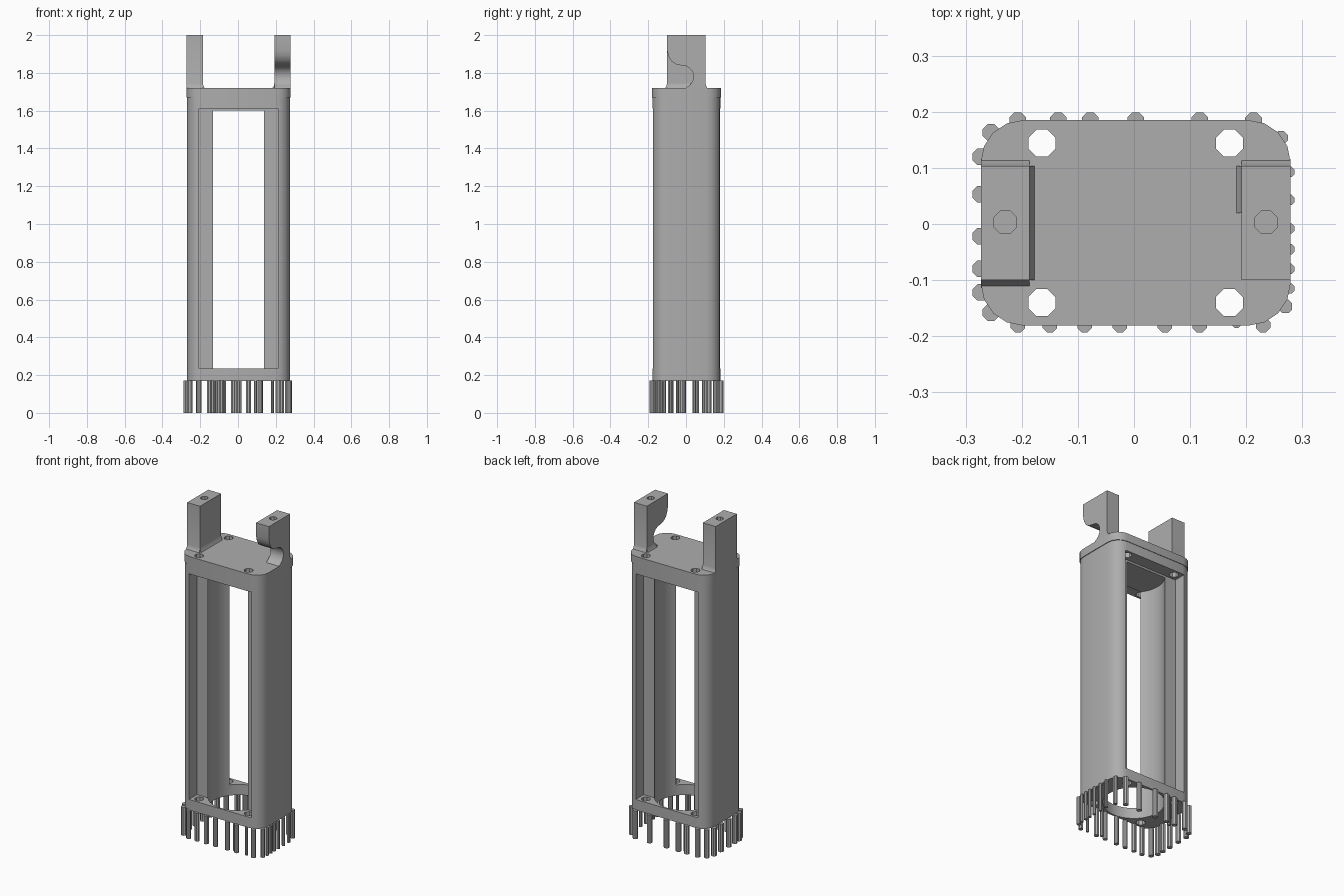
import bpy, bmesh, math
from mathutils import Vector

cube = bpy.data.objects.get("Cube")
if cube:
    bpy.data.objects.remove(cube, do_unlink=True)

grey = bpy.data.materials.new("plain grey")
grey.use_nodes = True
GREY = (0.42, 0.42, 0.42, 1)
grey.diffuse_color = GREY
grey.node_tree.nodes["Principled BSDF"].inputs["Base Color"].default_value = GREY

CX, CY = 0.003, 0.002


def prism(name, points, direction):
    """Extrude a closed outline of 3D points along a direction."""
    bm = bmesh.new()
    face = bm.faces.new([bm.verts.new(p) for p in points])
    out = bmesh.ops.extrude_face_region(bm, geom=[face])
    verts = [g for g in out["geom"] if isinstance(g, bmesh.types.BMVert)]
    bmesh.ops.translate(bm, verts=verts, vec=Vector(direction))
    bmesh.ops.recalc_face_normals(bm, faces=bm.faces)
    mesh = bpy.data.meshes.new(name)
    bm.to_mesh(mesh)
    bm.free()
    mesh.materials.append(grey)
    ob = bpy.data.objects.new(name, mesh)
    bpy.context.collection.objects.link(ob)
    return ob


def box(name, x0, x1, y0, y1, z0, z1):
    return prism(name, [(x0, y0, z0), (x1, y0, z0), (x1, y1, z0), (x0, y1, z0)],
                 (0, 0, z1 - z0))


def rod(name, x, y, r, z0, z1, sides=8):
    ring = [math.tau * (i + 0.5) / sides for i in range(sides)]
    return prism(name, [(x + r * math.cos(a), y + r * math.sin(a), z0) for a in ring],
                 (0, 0, z1 - z0))


def rounded_slab(name, hx, hy, r, z0, z1, steps=4):
    pts = []
    for k, (sx, sy) in enumerate(((1, 1), (-1, 1), (-1, -1), (1, -1))):
        for i in range(steps + 1):
            a = math.pi / 2 * (k + i / steps)
            pts.append((CX + sx * (hx - r) + r * math.cos(a),
                        CY + sy * (hy - r) + r * math.sin(a), z0))
    return prism(name, pts, (0, 0, z1 - z0))


def cut(ob, cutter):
    cutter.hide_render = True
    mod = ob.modifiers.new("cut", "BOOLEAN")
    mod.operation, mod.solver, mod.object = "DIFFERENCE", "EXACT", cutter
    bpy.context.view_layer.objects.active = ob
    bpy.ops.object.modifier_apply(modifier=mod.name)
    bpy.data.objects.remove(cutter, do_unlink=True)


def smooth(ob):
    bpy.ops.object.select_all(action="DESELECT")
    ob.select_set(True)
    bpy.context.view_layer.objects.active = ob
    bpy.ops.object.shade_smooth_by_angle(angle=math.radians(30))


# Hollow housing and the slightly wider lid on it
housing = rounded_slab("housing", 0.272, 0.180, 0.075, 0.17, 1.67)
lid = rounded_slab("lid", 0.276, 0.183, 0.075, 1.67, 1.72)

# Vertical bore, open at the bottom, and a window recess front and back
cut(housing, rod("bore_cutter", CX, CY, 0.17, 0.1, 1.60, 48))
for side in (-1, 1):
    y0, y1 = sorted((CY + side * 0.103, CY + side * 0.3))
    cut(housing, box("window_cutter", CX - 0.21, CX + 0.21, y0, y1, 0.235, 1.612))

# Screw holes in the four corners of housing and lid
for sx in (-1, 1):
    for sy in (-1, 1):
        for part in (housing, lid):
            cut(part, rod("screw_cutter", CX + sx * 0.167, CY + sy * 0.142, 0.026, 0.1, 1.8))
smooth(housing)
smooth(lid)

# Two upright prongs, the left one hooked over a round notch
TOP, BASE = 2.0, 1.715
plain = [(-0.10, TOP), (-0.10, 1.745), (-0.104, 1.73), (-0.114, BASE),
         (0.116, BASE), (0.107, 1.73), (0.103, 1.745), (0.103, TOP)]
hook_front = [(-0.10, TOP), (-0.10, 1.92), (-0.093, 1.89), (-0.078, 1.862),
              (-0.053, 1.845), (-0.015, 1.838)]
notch = [(-0.015 + 0.055 * math.sin(a), 1.780 + 0.058 * math.cos(a))
         for a in (math.pi * i / 10 for i in range(1, 10))]
hooked = hook_front + notch + [(-0.005, BASE)] + plain[4:]
for name, x0, x1, outline, inner in (("right_prong", -0.273, -0.186, plain, 1),
                                     ("left_prong", 0.192, 0.279, hooked, -1)):
    prong = prism(name, [(x0, y, z) for y, z in outline], (x1 - x0, 0, 0))
    cut(prong, rod("prong_hole_cutter", (x0 + x1) / 2, 0.003, 0.022, 1.85, 2.1))
    smooth(prong)
    # Small fillet where the inner face meets the lid
    edge = x1 if inner > 0 else x0
    front = -0.10 if inner > 0 else 0.02
    flare = [(0, BASE), (0, 1.745), (0.003, 1.73), (0.012, BASE)]
    fillet = prism(name + "_fillet", [(edge + inner * d, front, z) for d, z in flare],
                   (0, 0.103 - front, 0))
    smooth(fillet)

# Thin legs standing around the lower edge
legs = [(x, 0.184, 0.016) for x in (-0.207, -0.135, -0.078, 0.003, 0.117, 0.213)]
legs += [(x, -0.180, 0.014) for x in (-0.207, -0.15, -0.088, -0.025, 0.055, 0.117, 0.23)]
legs += [(-0.273, y, 0.016) for y in (0.12, 0.053, -0.022, -0.08, -0.122)]
legs += [(0.277, y, 0.010) for y in (0.093, 0.043, -0.008, -0.045, -0.08, -0.115)]
legs += [(-0.255, 0.163, 0.016), (-0.255, -0.158, 0.016), (0.262, 0.154, 0.013),
         (0.27, -0.147, 0.013), (0.183, -0.178, 0.008), (0.092, -0.165, 0.009),
         (-0.112, 0.165, 0.010)]
for i, (x, y, r) in enumerate(legs, 1):
    rod(f"leg_{i}", x, y, r, 0, 0.172)
